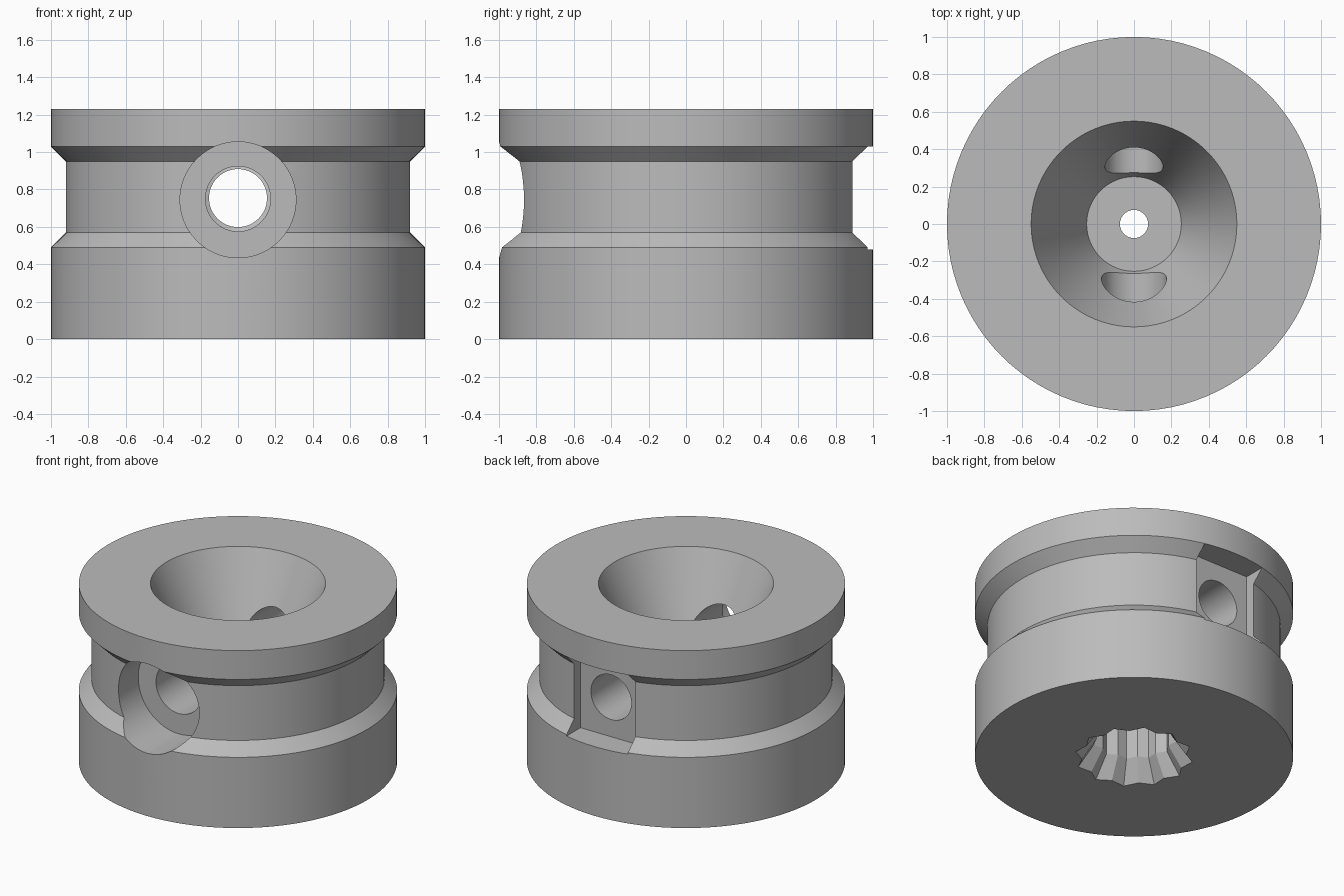
import bpy
import bmesh
from math import cos, sin, pi, radians
from mathutils import Matrix, Vector

default = bpy.data.objects.get("Cube")
if default:
    bpy.data.objects.remove(default, do_unlink=True)

SEGMENTS = 96
HOLE_Z = 0.75


def make_object(name, bm):
    bmesh.ops.recalc_face_normals(bm, faces=bm.faces)
    mesh = bpy.data.meshes.new(name)
    bm.to_mesh(mesh)
    bm.free()
    obj = bpy.data.objects.new(name, mesh)
    bpy.context.collection.objects.link(obj)
    return obj


def loft(bm, rings, closed):
    """Join equal rings of points into a skin, capped or closed on itself."""
    rings = [[bm.verts.new(p) for p in ring] for ring in rings]
    pairs = list(zip(rings, rings[1:]))
    if closed:
        pairs.append((rings[-1], rings[0]))
    else:
        bm.faces.new(rings[0])
        bm.faces.new(rings[-1])
    for a, b in pairs:
        for i in range(len(a)):
            j = (i + 1) % len(a)
            bm.faces.new((a[i], a[j], b[j], b[i]))


def circle(radius, z):
    return [(radius * cos(2 * pi * i / SEGMENTS), radius * sin(2 * pi * i / SEGMENTS), z)
            for i in range(SEGMENTS)]


def star(radius, z, points=12):
    ring = []
    for i in range(points * 2):
        r = radius if i % 2 == 0 else radius * 0.88
        ring.append((r * cos(pi * i / points), r * sin(pi * i / points), z))
    return ring


def cross_bore(name, radius, y0, y1, z=HOLE_Z):
    bm = bmesh.new()
    place = Matrix.Translation((0, (y0 + y1) / 2, z)) @ Matrix.Rotation(radians(90), 4, 'X')
    bmesh.ops.create_cone(bm, cap_ends=True, segments=64, radius1=radius, radius2=radius,
                          depth=abs(y1 - y0), matrix=place)
    return make_object(name, bm)


def box(name, low, high):
    low, high = Vector(low), Vector(high)
    bm = bmesh.new()
    bmesh.ops.create_cube(bm, size=1, matrix=Matrix.Translation((low + high) / 2)
                          @ Matrix.Diagonal((*(high - low), 1)))
    return make_object(name, bm)


# Turned body: grooved rim, conical bowl and central drain hole
profile = [(0.075, 0), (1, 0), (1, 0.49), (0.92, 0.57), (0.92, 0.95), (1, 1.03),
           (1, 1.23), (0.55, 1.23), (0.253, 0.55), (0.075, 0.55)]
bm = bmesh.new()
loft(bm, [circle(r, z) for r, z in profile], closed=True)
body = make_object("grooved_body", bm)

# Star socket in the underside with a flared mouth
bm = bmesh.new()
loft(bm, [star(0.387, -0.02), star(0.27, 0.14), star(0.27, 0.4)], closed=False)
socket = make_object("socket_cutter", bm)

# Front counterbore, cross holes and flat rear pocket
cutters = [
    socket,
    cross_bore("counterbore_cutter", 0.31, -1.2, -0.65, 0.745),
    cross_bore("front_hole_cutter", 0.174, -1.1, 0),
    cross_bore("back_hole_cutter", 0.155, 0, 1.1, HOLE_Z + 0.004),
    box("pocket_cutter", (-0.235, 0.82, 0.48), (0.235, 1.2, 1.03)),
]
bpy.context.view_layer.objects.active = body
body.select_set(True)
for cutter in cutters:
    cutter.hide_render = True
    mod = body.modifiers.new(cutter.name, 'BOOLEAN')
    mod.operation = 'DIFFERENCE'
    mod.solver = 'EXACT'
    mod.object = cutter
    bpy.ops.object.modifier_apply(modifier=mod.name)
for cutter in cutters:
    bpy.data.objects.remove(cutter, do_unlink=True)

# Single grey metal colour
grey = bpy.data.materials.new("mid_grey")
grey.use_nodes = True
grey.diffuse_color = (0.5, 0.5, 0.5, 1)
grey.node_tree.nodes["Principled BSDF"].inputs["Base Color"].default_value = (0.5, 0.5, 0.5, 1)
body.data.materials.clear()
body.data.materials.append(grey)

for obj in bpy.context.selected_objects:
    obj.select_set(obj == body)
bpy.ops.object.shade_smooth_by_angle(angle=radians(25))
